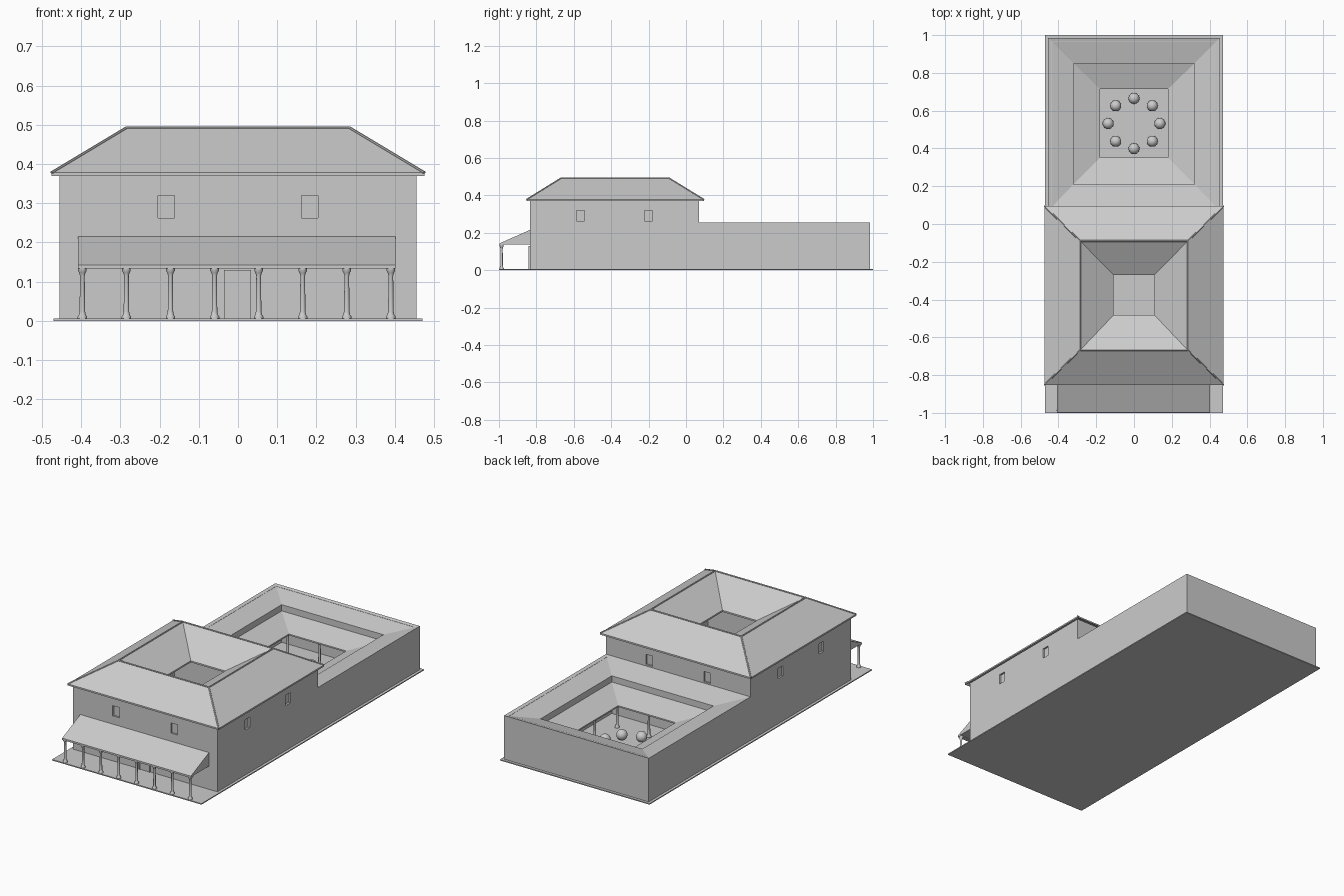
import bpy, bmesh, math
from mathutils import Vector

if "Cube" in bpy.data.objects:
    bpy.data.objects.remove(bpy.data.objects["Cube"], do_unlink=True)

stone = bpy.data.materials.new("grey_stone")
stone.use_nodes = True
stone.diffuse_color = (0.6, 0.6, 0.6, 1)
stone.node_tree.nodes["Principled BSDF"].inputs["Base Color"].default_value = (0.6, 0.6, 0.6, 1)


def finish(name, bm, smooth=False):
    bmesh.ops.recalc_face_normals(bm, faces=bm.faces[:])
    mesh = bpy.data.meshes.new(name)
    bm.to_mesh(mesh)
    bm.free()
    mesh.materials.append(stone)
    obj = bpy.data.objects.new(name, mesh)
    bpy.context.collection.objects.link(obj)
    if smooth:
        bpy.ops.object.select_all(action="DESELECT")
        obj.select_set(True)
        bpy.context.view_layer.objects.active = obj
        bpy.ops.object.shade_smooth_by_angle(angle=math.radians(40))
    return obj


def box(name, x0, x1, y0, y1, z0, z1):
    bm = bmesh.new()
    bmesh.ops.create_cube(bm, size=1)
    for v in bm.verts:
        v.co = ((x0 + x1) / 2 + v.co.x * (x1 - x0),
                (y0 + y1) / 2 + v.co.y * (y1 - y0),
                (z0 + z1) / 2 + v.co.z * (z1 - z0))
    return finish(name, bm)


def ring(name, section):
    """Closed rectangular ring; each section entry is (half width, y0, y1, z)."""
    bm = bmesh.new()
    loops = [[bm.verts.new(p) for p in ((-w, a, z), (w, a, z), (w, b, z), (-w, b, z))]
             for w, a, b, z in section]
    for i, low in enumerate(loops):
        high = loops[(i + 1) % len(loops)]
        for k in range(4):
            n = (k + 1) % 4
            bm.faces.new((low[k], low[n], high[n], high[k]))
    return finish(name, bm)


def wall_ring(name, w, a, b, z0, z1, t):
    return ring(name, [(w, a, b, z0), (w, a, b, z1),
                       (w - t, a + t, b - t, z1), (w - t, a + t, b - t, z0)])


def roof_ring(name, rects, t):
    under = [(w, a, b, z - t) for w, a, b, z in reversed(rects)]
    return ring(name, rects + under)


def rod(name, start, end, r):
    start, end = Vector(start), Vector(end)
    d = end - start
    bm = bmesh.new()
    bmesh.ops.create_cone(bm, cap_ends=True, segments=8, radius1=r, radius2=r, depth=d.length)
    rot = d.to_track_quat("Z", "Y").to_matrix()
    for v in bm.verts:
        v.co = rot @ v.co + (start + end) / 2
    return finish(name, bm, True)


def column(name, x, y, z0, z1):
    h = z1 - z0
    profile = [(.012, 0), (.012, .04), (.009, .07), (.007, .14),
               (.006, .85), (.008, .91), (.011, .95), (.011, 1)]
    bm = bmesh.new()
    loops = []
    for r, f in profile:
        loops.append([bm.verts.new((x + r * math.cos(k * math.tau / 12),
                                    y + r * math.sin(k * math.tau / 12), z0 + f * h))
                      for k in range(12)])
    for low, high in zip(loops, loops[1:]):
        for k in range(12):
            n = (k + 1) % 12
            bm.faces.new((low[k], low[n], high[n], high[k]))
    bm.faces.new(loops[0])
    bm.faces.new(loops[-1])
    return finish(name, bm, True)


# Ground slab
FLOOR = 0.006
box("ground_slab", -.47, .47, -1, 1, 0, FLOOR)

# Main house walls with recessed windows
W, FRONT, BACK = .455, -.835, .07
house = wall_ring("house_walls", W, FRONT, BACK, FLOOR, .377, .025)


def recess(x, y, hx, hy):
    cutter = box("window_cutter", x - hx, x + hx, y - hy, y + hy, .262, .32)
    cutter.hide_render = True
    mod = house.modifiers.new("window", "BOOLEAN")
    mod.operation, mod.solver, mod.object = "DIFFERENCE", "EXACT", cutter
    bpy.context.view_layer.objects.active = house
    bpy.ops.object.modifier_apply(modifier=mod.name)
    bpy.data.objects.remove(cutter, do_unlink=True)


for side in (-1, 1):
    for y in (FRONT, BACK):
        recess(side * .183, y, .021, .01)
    for y in (-.565, -.2):
        recess(side * W, y, .01, .021)

# Main roof: outer slopes up to the ridge, inner slopes down to the opening
eave = (.475, -.852, .095, .378)
ridge = (.285, -.668, -.09, .492)
opening = (.108, -.482, -.27, .385)
roof_ring("house_roof", [eave, ridge, opening], .009)


def corners(rect):
    w, a, b, z = rect
    return [(-w, a, z), (w, a, z), (w, b, z), (-w, b, z)]


outer, top = corners(eave), corners(ridge)
for k in range(4):
    rod("hip_tile", outer[k], top[k], .004)
    rod("ridge_tile", top[k], top[(k + 1) % 4], .004)

# Door with a raised frame
box("door", -.03, .027, FRONT - .003, FRONT + .002, FLOOR, .124)
for x in (-.036, .027):
    box("door_jamb", x, x + .006, FRONT - .006, FRONT + .002, FLOOR, .13)
box("door_lintel", -.036, .033, FRONT - .006, FRONT + .002, .124, .13)

# Front porch: solid sloped roof, beam and columns
bm = bmesh.new()
ends = [[bm.verts.new((x, y, z)) for y, z in ((-.998, .138), (FRONT, .138), (FRONT, .215), (-.998, .143))]
        for x in (-.408, .402)]
for k in range(4):
    n = (k + 1) % 4
    bm.faces.new((ends[0][k], ends[0][n], ends[1][n], ends[1][k]))
for end in ends:
    bm.faces.new(end)
finish("porch_roof", bm)
box("porch_beam", -.408, .402, -.998, -.976, .133, .139)
for i in range(8):
    column("porch_column", -.397 + i * .1124, -.986, FLOOR, .134)

# Rear courtyard: outer walls, upper roof, inner walls, lower roof
REAR = .985
box("courtyard_back_wall", -W, W, REAR - .02, REAR, FLOOR, .25)
for side in (-1, 1):
    a, b = sorted((side * W, side * (W - .02)))
    box("courtyard_side_wall", a, b, BACK - .01, REAR, FLOOR, .25)
roof_ring("courtyard_upper_roof", [(W, BACK, REAR, .254), (.32, .21, .85, .22)], .008)
ring("courtyard_inner_walls", [(.335, .195, .865, FLOOR), (.335, .195, .865, .217),
                               (.32, .21, .85, .217), (.32, .21, .85, FLOOR)])
roof_ring("courtyard_lower_roof", [(.325, .205, .855, .186), (.18, .352, .715, .142)], .008)

# Courtyard columns, three to a side
for i in range(3):
    for j in range(3):
        if (i, j) != (1, 1):
            column("courtyard_column", (i - 1) * .2, .533 + (j - 1) * .2, FLOOR, .142)

# Ring of round shrubs
for i in range(8):
    a = i * math.tau / 8
    bm = bmesh.new()
    bmesh.ops.create_uvsphere(bm, u_segments=24, v_segments=14, radius=.029)
    bmesh.ops.translate(bm, verts=bm.verts[:],
                        vec=(.137 * math.cos(a), .532 + .133 * math.sin(a), .032))
    finish("round_shrub", bm, True)
